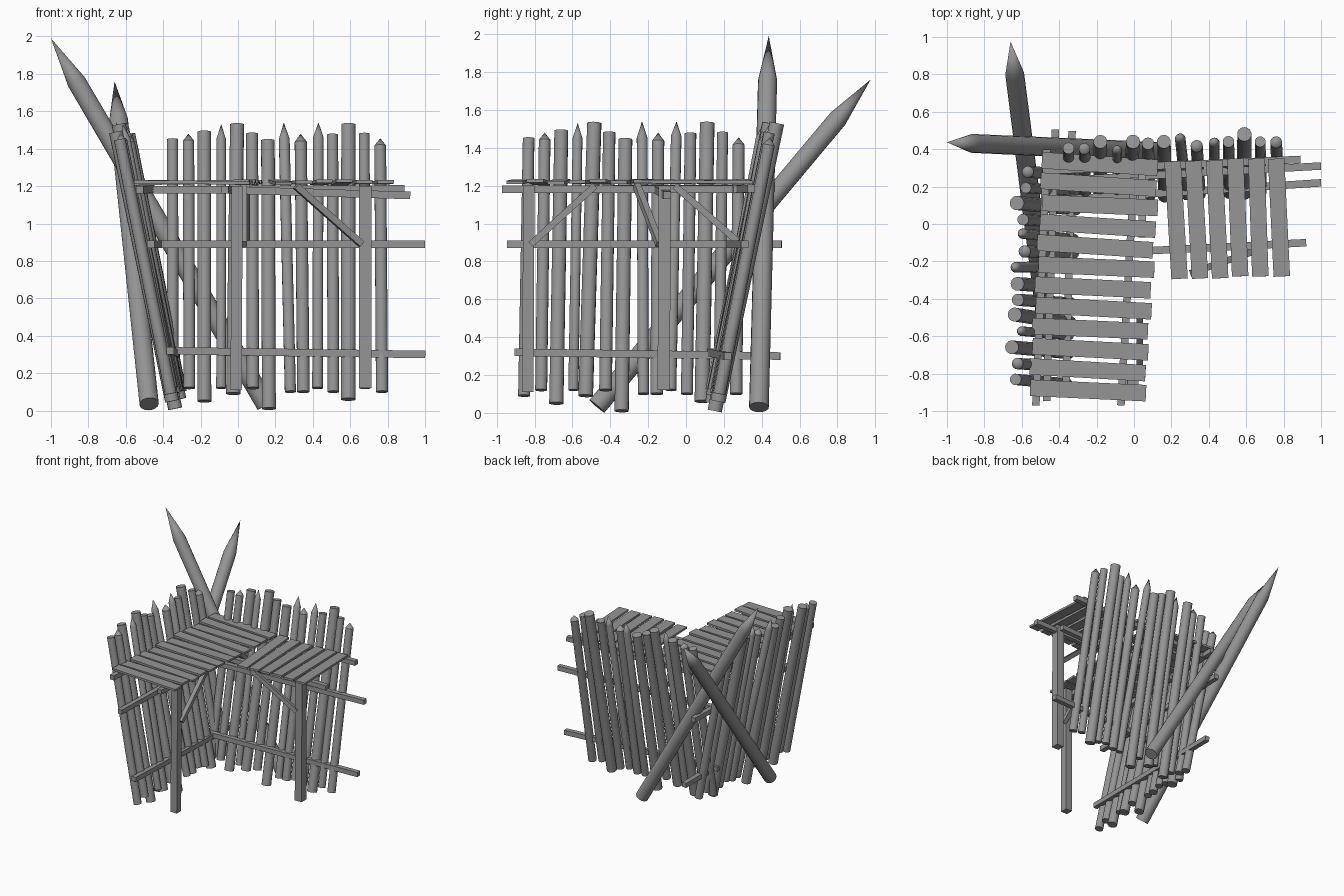
import bpy
import bmesh
import math
import random
from mathutils import Matrix, Vector

random.seed(4)
if "Cube" in bpy.data.objects:
    bpy.data.objects.remove(bpy.data.objects["Cube"], do_unlink=True)

# One weathered grey for all the timber
wood = bpy.data.materials.new("weathered_grey_wood")
wood.use_nodes = True
GREY = (0.3, 0.3, 0.3, 1)
wood.diffuse_color = GREY
wood.node_tree.nodes["Principled BSDF"].inputs["Base Color"].default_value = GREY


def finish(name, bm, smooth=False):
    mesh = bpy.data.meshes.new(name)
    bmesh.ops.recalc_face_normals(bm, faces=bm.faces)
    bm.to_mesh(mesh)
    bm.free()
    mesh.materials.append(wood)
    ob = bpy.data.objects.new(name, mesh)
    bpy.context.collection.objects.link(ob)
    if smooth:
        bpy.ops.object.select_all(action="DESELECT")
        ob.select_set(True)
        bpy.context.view_layer.objects.active = ob
        bpy.ops.object.shade_smooth_by_angle(angle=math.radians(35))
    return ob


def log(name, start, end, radius, tip=0.0, sides=14):
    """Round pole from start to end; the last tip length is a sharpened cone."""
    start, end = Vector(start), Vector(end)
    axis = end - start
    length = axis.length
    body = length - tip
    rot = axis.to_track_quat("Z", "Y").to_matrix().to_4x4()
    place = Matrix.Translation(start) @ rot
    bm = bmesh.new()
    bmesh.ops.create_cone(bm, cap_ends=True, segments=sides, radius1=radius,
                          radius2=radius * 0.97, depth=body,
                          matrix=place @ Matrix.Translation((0, 0, body / 2)))
    if tip:
        cap = max(bm.faces, key=lambda f: f.calc_center_median().z)
        apex = bmesh.ops.poke(bm, faces=[cap])["verts"][0]
        apex.co = end
    return finish(name, bm, True)


def beam(name, start, end, width, height):
    """Rectangular timber running from start to end."""
    start, end = Vector(start), Vector(end)
    axis = end - start
    along = axis.normalized()
    guide = Vector((0, 0, 1)) if abs(along.z) < 0.95 else Vector((0, 1, 0))
    side = guide.cross(along).normalized()
    rot = Matrix((side, along.cross(side), along)).transposed().to_4x4()
    bm = bmesh.new()
    size = Matrix.Diagonal((width, height, axis.length, 1))
    bmesh.ops.create_cube(bm, size=1, matrix=Matrix.Translation((start + end) / 2) @ rot @ size)
    return finish(name, bm)


# Palisade logs: top x, bottom x, top y, bottom z, top z, radius, tip length
LOGS = [
    (-.35, -.35, .405, .09, 1.45, .032, 0), (-.265, -.26, .41, .12, 1.48, .032, .04),
    (-.18, -.18, .44, .05, 1.49, .038, 0), (-.09, -.09, .41, .12, 1.53, .027, .08),
    (-.005, -.025, .44, .09, 1.53, .039, 0), (.075, .08, .43, .12, 1.48, .034, 0),
    (.16, .165, .44, .01, 1.445, .038, 0), (.245, .28, .475, .10, 1.54, .03, .09),
    (.335, .35, .425, .10, 1.48, .034, .045), (.43, .425, .45, .12, 1.54, .029, .08),
    (.505, .51, .44, .10, 1.475, .032, 0), (.59, .59, .48, .06, 1.53, .04, 0),
    (.675, .68, .44, .12, 1.48, .03, 0), (.76, .77, .445, .10, 1.455, .033, .04),
]


def wall(side, place):
    """Leaning palisade with its two rails and the platform's wall beam."""
    for i, (xt, xb, yt, zb, zt, r, tip) in enumerate(LOGS):
        low = place @ Vector((xb, .145 + .04 * xb, zb))
        log(f"{side}_wall_log_{i + 1}", low, place @ Vector((xt, yt, zt)), r, tip)
    rails = [("lower_rail", (-.4, .13, .32), (1, .22, .30)),
             ("upper_rail", (-.45, .23, .89), (1, .31, .89)),
             ("platform_wall_beam", (-.48, .285, 1.18), (.89, .345, 1.185))]
    for part, a, b in rails:
        beam(f"{side}_{part}", place @ Vector(a), place @ Vector(b), .04, .04)


wall("back", Matrix.Identity(4))
turn = Matrix.Rotation(math.radians(85), 4, "Z")
wall("right", Matrix.Translation((-.62, -.28, 0)) @ turn @ Matrix.Translation((-.2, -.44, 0)))


def planks(name, count, first, step, length, angle, across):
    """Row of loose boards; across is the direction in which each board runs."""
    run = Matrix.Rotation(math.radians(angle), 3, "Z") @ Vector(across)
    for i in range(count):
        wobble = Matrix.Rotation(random.uniform(-.015, .015), 3, "Z")
        mid = Vector(first) + Vector(step) * i
        mid += run * random.uniform(-.01, .01)
        half = wobble @ run * length / 2
        lift = Vector((0, 0, random.uniform(-.008, .008)))
        beam(f"{name}_plank_{i + 1}", mid - half - lift, mid + half + lift, .088, .018)


planks("right_platform", 12, (-.175, .32, 1.22), (-.0065, -.11, 0), .62, -3.3, (1, 0, 0))
planks("back_platform", 6, (.225, .02, 1.22), (.11, .003, 0), .63, 2.7, (0, 1, 0))

# Outer platform beams and their posts
beam("right_platform_outer_beam", (-.07, -.97, 1.18), (.0, .25, 1.18), .04, .04)
beam("back_platform_outer_beam", (-.06, -.15, 1.18), (.92, -.10, 1.15), .04, .04)
beam("right_platform_post", (-.01, -.835, .11), (-.005, -.83, 1.2), .06, .06)
beam("back_platform_post", (.68, -.118, .12), (.68, -.112, 1.2), .065, .065)

# Diagonal braces
beam("right_platform_brace", (.03, -.82, .89), (.03, -.48, 1.2), .035, .035)
beam("back_platform_brace", (.66, -.14, .89), (.31, -.26, 1.2), .035, .035)
beam("corner_brace", (.045, .29, .89), (.045, -.06, 1.2), .04, .035)

# Two great crossed stakes at the corner
log("corner_stake_tall", (.15, .385, .03), (-1, .437, 1.99), .052, .27, 16)
log("corner_stake_low", (-.475, -.47, .035), (-.66, .975, 1.76), .052, .27, 16)
